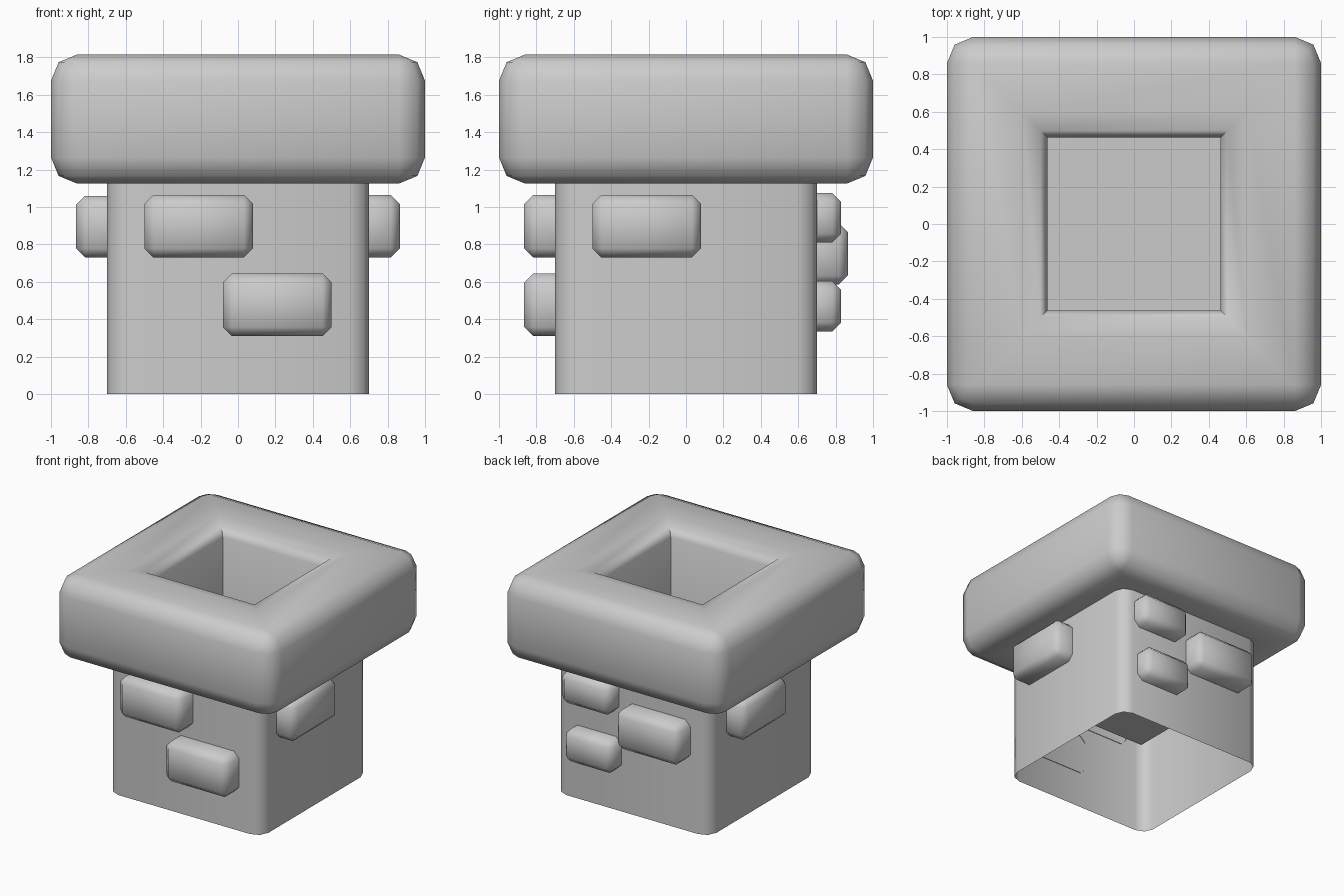
import bpy, bmesh, math
from mathutils import Matrix, Vector

if "Cube" in bpy.data.objects:
    bpy.data.objects.remove(bpy.data.objects["Cube"])


def finish(bm, name):
    bmesh.ops.remove_doubles(bm, verts=bm.verts, dist=0.0005)
    bmesh.ops.recalc_face_normals(bm, faces=bm.faces)
    mesh = bpy.data.meshes.new(name)
    bm.to_mesh(mesh)
    bm.free()
    ob = bpy.data.objects.new(name, mesh)
    bpy.context.collection.objects.link(ob)
    bpy.ops.object.select_all(action='DESELECT')
    ob.select_set(True)
    bpy.context.view_layer.objects.active = ob
    bpy.ops.object.shade_smooth_by_angle(angle=math.radians(60))
    return ob


def rounded_square(half, radius, z, segs=2):
    pts = []
    for k in range(4):
        a0 = k * math.pi / 2
        c = Matrix.Rotation(a0, 3, 'Z') @ Vector((half - radius, half - radius, 0))
        for i in range(segs + 1):
            a = a0 + i * math.pi / 2 / segs
            pts.append((c.x + radius * math.cos(a), c.y + radius * math.sin(a), z))
    return pts


# Chimney: shaft, rounded cap and sunken flue as one lofted shell (half width, corner radius, z)
profile = [
    (0.70, 0.10, 0.0), (0.70, 0.10, 1.125),
    (0.86, 0.0, 1.125), (0.959, 0.099, 1.166), (1.0, 0.14, 1.265),
    (1.0, 0.14, 1.675), (0.959, 0.099, 1.774), (0.86, 0.0, 1.815),
    (0.60, 0.0, 1.815), (0.50, 0.0, 1.79), (0.463, 0.0, 1.72),
    (0.463, 0.0, 0.62),
]
bm = bmesh.new()
rings = [[bm.verts.new(p) for p in rounded_square(*row)] for row in profile]
for a, b in zip(rings, rings[1:]):
    n = len(a)
    for i in range(n):
        j = (i + 1) % n
        bm.faces.new((a[i], a[j], b[j], b[i]))
bm.faces.new(rings[-1])
finish(bm, "chimney_shell")


# Bricks: chamfered blocks standing proud of each wall, open where they meet it
def brick(name, turn, u0, u1, z0, z1, out):
    bm = bmesh.new()
    bmesh.ops.create_cube(bm, size=1)
    root = 0.695
    for v in bm.verts:
        v.co = Vector(((u0 + u1) / 2 + v.co.x * (u1 - u0),
                       -(root + out) / 2 + v.co.y * (out - root),
                       (z0 + z1) / 2 + v.co.z * (z1 - z0)))
    back = [f for f in bm.faces if f.calc_center_median().y > -root - 0.001]
    bmesh.ops.delete(bm, geom=back, context='FACES_ONLY')
    edges = [e for e in bm.edges if not e.is_boundary]
    bmesh.ops.bevel(bm, geom=edges, offset=0.048, segments=1, affect='EDGES')
    bm.transform(Matrix.Rotation(math.radians(turn), 4, 'Z'))
    finish(bm, name)


# turn: 0 front, 90 right, 180 back, 270 left
bricks = [
    ("front_brick_upper", 0, -0.50, 0.08, 0.73, 1.065, 0.865),
    ("front_brick_lower", 0, -0.08, 0.50, 0.31, 0.645, 0.865),
    ("right_brick", 90, -0.50, 0.08, 0.73, 1.065, 0.865),
    ("back_brick_upper", 180, -0.58, -0.12, 0.81, 1.075, 0.83),
    ("back_brick_middle", 180, -0.05, 0.53, 0.585, 0.915, 0.865),
    ("back_brick_lower", 180, -0.55, -0.10, 0.335, 0.605, 0.83),
    ("left_brick", 270, -0.47, 0.11, 0.73, 1.06, 0.865),
]
for b in bricks:
    brick(*b)
